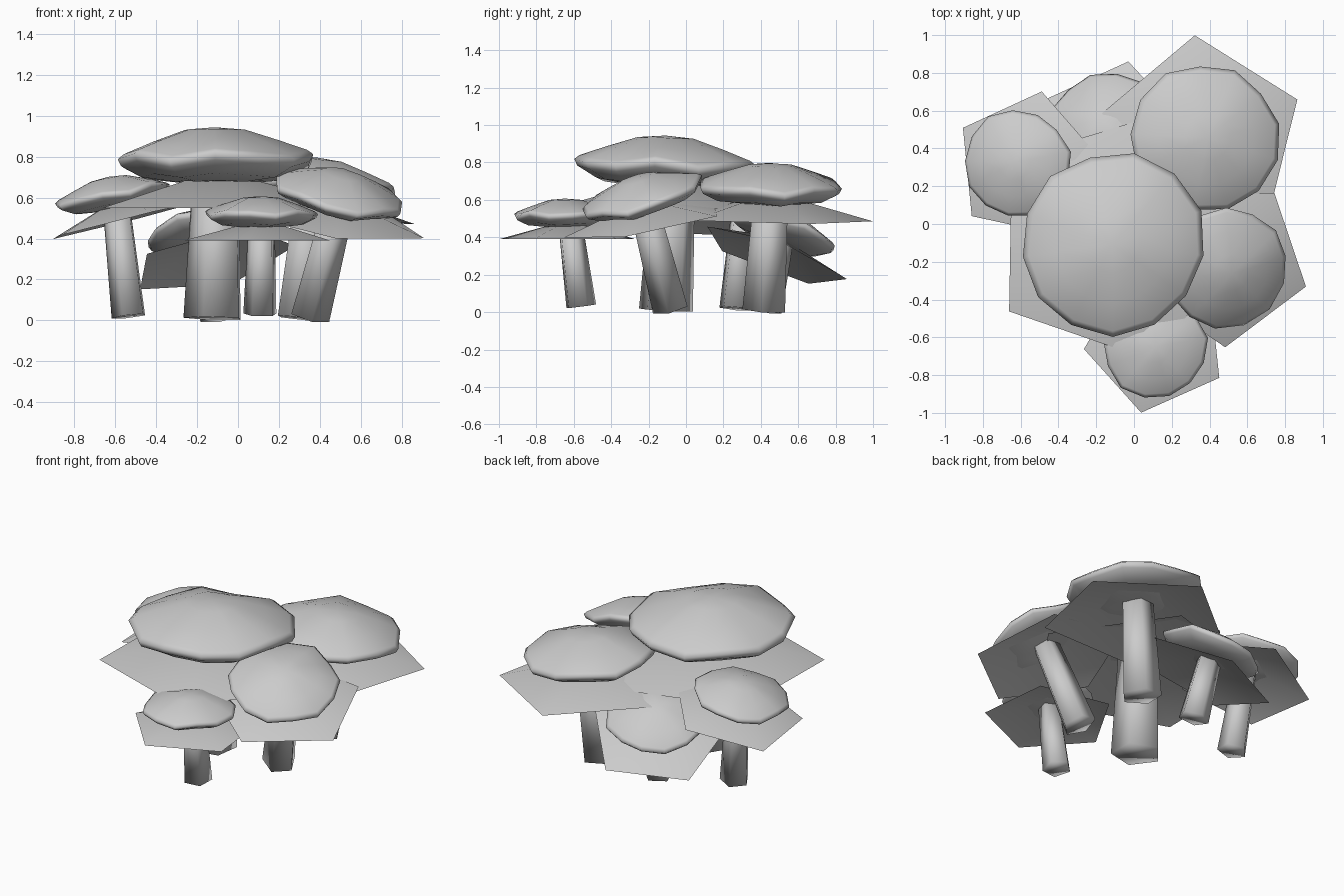
import bpy, math, random
from mathutils import Matrix, Vector

random.seed(4)
if "Cube" in bpy.data.objects:
    bpy.data.objects.remove(bpy.data.objects["Cube"])

grey = bpy.data.materials.new("plain_grey")
grey.use_nodes = True
tone = (0.6, 0.6, 0.6, 1)
grey.diffuse_color = tone
grey.node_tree.nodes["Principled BSDF"].inputs["Base Color"].default_value = tone


def make(name, verts, faces, matrix):
    mesh = bpy.data.meshes.new(name)
    mesh.from_pydata([matrix @ Vector(v) for v in verts], [], faces)
    mesh.update()
    mesh.materials.append(grey)
    obj = bpy.data.objects.new(name, mesh)
    bpy.context.collection.objects.link(obj)
    mesh.shade_smooth()


def ring(radius, z, count, phase=0.0):
    return [(radius * math.cos(phase + math.tau * i / count),
             radius * math.sin(phase + math.tau * i / count), z) for i in range(count)]


def bridge(a, b, count):
    return [(a + i, a + (i + 1) % count, b + (i + 1) % count, b + i) for i in range(count)]


def place(centre, lean, turn, size):
    tilt = Vector((0, 0, 1)).rotation_difference(Vector((*lean, 1)))
    return (Matrix.Translation(centre) @ tilt.to_matrix().to_4x4()
            @ Matrix.Rotation(math.radians(turn), 4, "Z") @ Matrix.Scale(size, 4))


# Five-sided open cone under each cap
def skirt(name, frame):
    verts = ring(1, 0, 5) + [(0, 0, 0.27)]
    make(name, verts, [(i, (i + 1) % 5, 5) for i in range(5)], frame)


# Irregular low dome with a thin wavy rim and a bulging underside
def cap(name, frame, sides=13):
    profile = [(0.22, 0.57), (0.46, 0.485), (0.67, 0.4),
               (0.715, 0.365), (0.69, 0.315), (0.54, 0.235), (0.28, 0.2)]
    jitter = [random.uniform(0.96, 1.04) for _ in range(sides)]
    phase = random.uniform(0, math.tau)
    verts = []
    for r, z in profile:
        for i, (x, y, h) in enumerate(ring(r, z, sides)):
            wave = 0.03 * math.cos(5 * math.tau * i / sides + phase) * (r / 0.7) ** 2
            verts.append((x * jitter[i], y * jitter[i], h + wave))
    last = (len(profile) - 1) * sides
    faces = [f for k in range(len(profile) - 1)
             for f in bridge((k + 1) * sides, k * sides, sides)]
    top, under = len(verts), len(verts) + 1
    verts += [(0, 0, 0.59), (0, 0, 0.2)]
    for i in range(sides):
        j = (i + 1) % sides
        faces += [(i, j, top), (last + j, last + i, under)]
    make(name, verts, faces, frame)


# Tapered five-sided stem from the foot to just under the cone's tip
def trunk(name, foot, tip, radius):
    axis = tip - foot
    frame = Matrix.Translation(foot) @ axis.to_track_quat("Z", "Y").to_matrix().to_4x4()
    verts = ring(radius, 0, 5, 0.3) + ring(radius * 0.8, axis.length, 5, 0.3)
    faces = bridge(0, 5, 5) + [(4, 3, 2, 1, 0), (5, 6, 7, 8, 9)]
    make(name, verts, faces, frame)


# name: skirt centre, radius, turn in degrees, lean, foot, cap shift, cap lean
trees = {
    "centre": ((-0.10, -0.07, 0.55), 0.685, 215, (0, 0), (-0.115, -0.11, 0.01),
               (-0.015, -0.05, -0.01), (0, 0.03)),
    "back_left": ((0.36, 0.455, 0.495), 0.545, 94, (0.04, 0.02), (0.30, 0.42, 0.01),
                  (0.0, -0.005, -0.02), (0.09, 0.02)),
    "front_left": ((0.48, -0.205, 0.48), 0.455, -17, (0.13, -0.18), (0.35, -0.08, 0.02),
                   (-0.02, 0.015, -0.01), (0.23, -0.28)),
    "front": ((0.118, -0.622, 0.39), 0.385, -102, (0, 0), (0.11, -0.565, 0.03),
              (-0.005, -0.025, -0.01), (0, 0)),
    "right": ((-0.57, 0.31, 0.485), 0.4, 150, (-0.25, 0.02), (-0.53, 0.26, 0.02),
              (-0.02, 0.01, -0.015), (-0.2, 0.02)),
    "back": ((-0.13, 0.47, 0.295), 0.42, 78, (-0.22, 0.36), (-0.10, 0.42, 0.01),
             (0, 0, 0), (-0.22, 0.36)),
}
for name, (centre, size, turn, lean, foot, shift, cap_lean) in trees.items():
    frame = place(centre, lean, turn, size)
    skirt(name + "_skirt", frame)
    cap(name + "_cap", place(Vector(centre) + Vector(shift), cap_lean, turn, size))
    trunk(name + "_trunk", Vector(foot), frame @ Vector((0, 0, 0.215)), size * 0.222)
